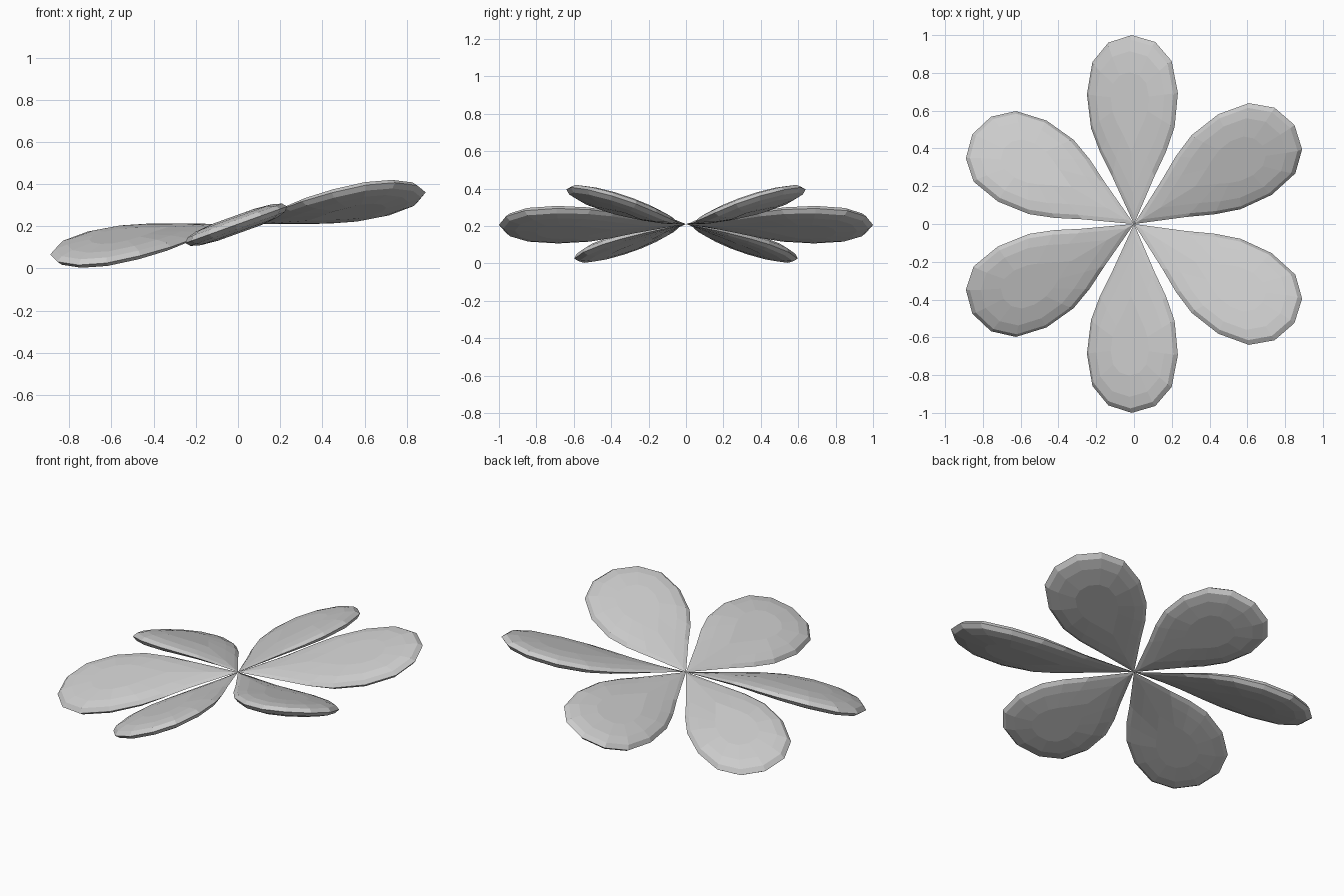
import bpy, bmesh
from math import sin, cos, pi, radians
from mathutils import Vector

if "Cube" in bpy.data.objects:
    bpy.data.objects.remove(bpy.data.objects["Cube"])

CENTRE = Vector((0, 0, 0.21))
CORE = 0.66  # distance along the petal that the rings shrink towards

# Half outline of a petal: (distance from flower centre, half width)
HALF = [(0.25, 0.118), (0.38, 0.185), (0.51, 0.235), (0.69, 0.256),
        (0.86, 0.223), (0.962, 0.132)]
OUTLINE = [(0, 0)] + [(s, -w) for s, w in HALF] + [(1.0, 0)] + [(s, w) for s, w in reversed(HALF)]

# Rings over the thin lens section: (outline scale, height)
RINGS = [(0.42, 0.042), (0.75, 0.034), (0.93, 0.021), (1.0, 0.0),
         (0.93, -0.021), (0.75, -0.034), (0.42, -0.042)]


def petal(name, angle, a, b, length=1.0, bend=0.0):
    """Petal along the plane z = a*x + b*y at the given angle, bowed by bend."""
    t = radians(angle)
    flat = Vector((cos(t), sin(t), 0))
    u = Vector((flat.x, flat.y, a * flat.x + b * flat.y)).normalized()
    n = Vector((-a, -b, 1)).normalized()
    v = n.cross(u)
    bm = bmesh.new()

    def vert(s, w, h):
        h *= min(1, max(0, s / 0.6) ** 0.75)
        h += bend * sin(pi * s)
        return bm.verts.new(CENTRE + (u * s + v * w) * length + n * h)

    rings = [[vert(CORE + (s - CORE) * k, w * k, h) for s, w in OUTLINE] for k, h in RINGS]
    count = len(OUTLINE)
    for upper, lower in zip(rings, rings[1:]):
        for i in range(count):
            j = (i + 1) % count
            bm.faces.new((upper[i], lower[i], lower[j], upper[j]))
    bm.faces.new(rings[0])
    bm.faces.new(rings[-1][::-1])
    bmesh.ops.recalc_face_normals(bm, faces=bm.faces)
    mesh = bpy.data.meshes.new(name)
    bm.to_mesh(mesh)
    bm.free()
    bpy.context.collection.objects.link(bpy.data.objects.new(name, mesh))


# Three petals on each side, mirrored across y
for side, label in ((1, "back"), (-1, "front")):
    petal(f"{label}_right_petal", side * 31.7, 0.062, side * 0.25, 1.015, -0.028)
    petal(f"{label}_middle_petal", side * 90.7, 0.36, 0)
    petal(f"{label}_left_petal", side * 151.0, 0.062, side * -0.265, 0.995, 0.028)
